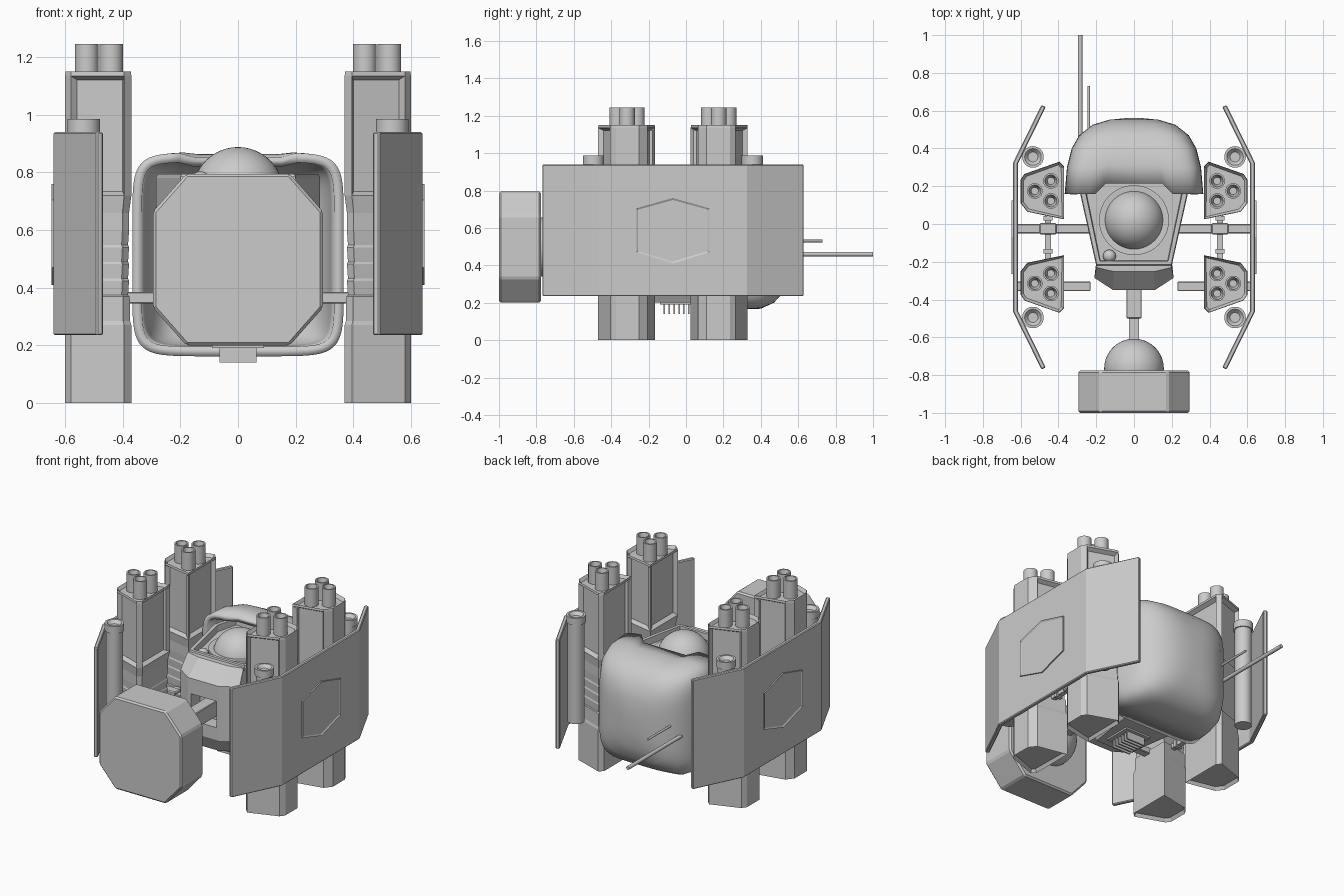
import bpy, bmesh, math
from mathutils import Vector, Matrix

if "Cube" in bpy.data.objects:
    bpy.data.objects.remove(bpy.data.objects["Cube"])


def finish(name, bm, smooth=False, bevel=0):
    bmesh.ops.recalc_face_normals(bm, faces=bm.faces)
    me = bpy.data.meshes.new(name)
    bm.to_mesh(me)
    bm.free()
    ob = bpy.data.objects.new(name, me)
    bpy.context.collection.objects.link(ob)
    if bevel:
        m = ob.modifiers.new("bevel", 'BEVEL')
        m.width, m.segments, m.limit_method = bevel, 1, 'ANGLE'
    if smooth:
        bpy.ops.object.select_all(action='DESELECT')
        ob.select_set(True)
        bpy.context.view_layer.objects.active = ob
        bpy.ops.object.shade_smooth_by_angle(angle=math.radians(35))
    return ob


def loft_bm(rings, start=True, end=True):
    bm = bmesh.new()
    vs = [[bm.verts.new(p) for p in r] for r in rings]
    n = len(vs[0])
    for a, b in zip(vs, vs[1:]):
        for i in range(n):
            bm.faces.new((a[i], a[(i + 1) % n], b[(i + 1) % n], b[i]))
    if start:
        bm.faces.new(vs[0][::-1])
    if end:
        bm.faces.new(vs[-1])
    bmesh.ops.recalc_face_normals(bm, faces=bm.faces)
    return bm


def prism(plan, z0, z1):
    return loft_bm([[(x, y, z) for x, y in plan] for z in (z0, z1)])


def box(name, x0, x1, y0, y1, z0, z1, bevel=0):
    return finish(name, prism([(x0, y0), (x1, y0), (x1, y1), (x0, y1)], z0, z1), bevel=bevel)


def tube(name, loc, r, h, hole=0, depth=0.03, axis='Z', seg=32):
    # cylinder starting at loc, with an optional conical bore
    rings = [(r, 0), (r, h)]
    if hole:
        rings += [(hole, h), (hole * 0.6, h - depth)]
    pts = [[(q * math.cos(a), q * math.sin(a), z) for a in
            [2 * math.pi * i / seg for i in range(seg)]] for q, z in rings]
    bm = loft_bm(pts)
    if axis == 'Y':
        bm.transform(Matrix.Rotation(-math.pi / 2, 4, 'X'))
    bm.transform(Matrix.Translation(loc))
    return finish(name, bm, True)


def ball(name, loc, r):
    bm = bmesh.new()
    bmesh.ops.create_uvsphere(bm, u_segments=40, v_segments=24, radius=r)
    bm.transform(Matrix.Translation(loc))
    return finish(name, bm, True)


MID = -0.07  # front/back mirror plane of the side assemblies
POD = [(.37, -.165), (.37, -.445), (.395, -.47), (.58, -.405), (.60, -.375), (.60, -.25), (.565, -.205)]
LEVELS = [(0, 1), (.27, 1), (.285, .96), (.37, .95)]
for k in range(4):  # ribbed waist
    z = .37 + k * .058
    LEVELS += [(z + .004, .90), (z + .054, .93)]
LEVELS += [(.66, .93), (.72, 1), (1.135, 1), (1.15, .985)]

for sx, side in ((1, "right"), (-1, "left")):
    for front in (True, False):
        tag = side + ("_front" if front else "_back")

        def fy(y):
            return y if front else 2 * MID - y

        # launcher pod with recessed upper panels and end caps
        cx, cy = .485, -.315
        bm = loft_bm([[(sx * (cx + (x - cx) * s), fy(cy + (y - cy) * s), z) for x, y in POD]
                      for z, s in LEVELS])
        panels = []
        for f in bm.faces:
            c = f.calc_center_median()
            if .75 < c.z < 1.1 and f.calc_area() > .06:
                panels.append(f)
        outer = [f for f in panels if abs(f.calc_center_median().x) > .59]
        panels = [f for f in panels if f not in outer]
        bmesh.ops.inset_individual(bm, faces=panels, thickness=.02, depth=-.025)
        caps = [f for f in bm.faces if abs(f.normal.z) > .99 and f.calc_area() > .03
                and (f.calc_center_median().z < .01 or f.calc_center_median().z > 1.14)]
        bmesh.ops.inset_individual(bm, faces=caps, thickness=.015, depth=-.02)
        finish("pod_" + tag, bm)

        # recess fluting strip and three barrels
        for i, (x, dy) in enumerate(((.44, -.053), (.44, .053), (.525, 0))):
            tube(f"barrel_{tag}_{i}", (sx * x, fy(cy + dy), 1.10), .041, .145, .032, .06)
        # slim canister with a wider cap
        tube("canister_" + tag, (sx * .535, fy(-.495), .30), .05, .65)
        tube("canister_cap_" + tag, (sx * .535, fy(-.495), .94), .057, .046, .044, .02)

    # folded armour plate
    o = [(.64, .325), (.64, -.465), (.49, -.77), (.467, -.76), (.615, -.458), (.615, .318), (.467, .62), (.49, .63)]
    finish("armour_" + side, prism([(sx * x, y) for x, y in o], .235, .94), bevel=.005)
    # hexagonal badge panel with raised border
    hexa = [(0, .175), (.195, .12), (.195, -.115), (0, -.175), (-.195, -.115), (-.195, .12)]
    bm = loft_bm([[(sx * x, MID + a, .585 + b) for a, b in hexa] for x in (.63, .648)])
    bm.normal_update()
    top = max(bm.faces, key=lambda f: abs(f.calc_center_median().x))
    bmesh.ops.inset_individual(bm, faces=[top], thickness=.011, depth=-.006)
    finish("hex_panel_" + side, bm)

    # cross beam, joint and pod link
    xs = lambda a, b: sorted((sx * a, sx * b))
    box("cross_beam_" + side, *xs(.15, .62), -.05, 0, .345, .385, .004)
    box("beam_joint_" + side, *xs(.41, .50), -.055, .005, .33, .40, .006)
    box("pod_link_" + side, *xs(.44, .47), -.20, .06, .35, .38)
    for i, y in enumerate((.03, -.145)):
        box(f"link_collar_{side}_{i}", *xs(.432, .478), y - .012, y + .012, .342, .388)
    box("front_strut_" + side, *xs(.23, .63), -.355, -.305, .345, .385, .004)

# central hull, tapered underneath, with sunken deck
plan = [(-.20, -.22), (.20, -.22), (.285, .16), (.24, .32), (-.24, .32), (-.285, .16)]
bm = loft_bm([[(x * s, y * t, z) for x, y in plan] for z, s, t in
              ((.20, .6, .9), (.36, 1, 1), (.78, 1, 1), (.795, .98, .98))])
top = max(bm.faces, key=lambda f: f.calc_center_median().z)
bmesh.ops.inset_individual(bm, faces=[top], thickness=.025, depth=0)
bmesh.ops.inset_individual(bm, faces=[top], thickness=.004, depth=-.04)
finish("hull", bm)

# dome, its seat ring and the deck knob
ball("dome", (0, .02, .73), .158)
tube("dome_ring", (0, .02, .74), .185, .03, .17, .01, seg=48)
ball("deck_knob", (-.13, -.17, .77), .034)

# chamfered nose block with socket for the arm
nose = [(-.20, -.20), (.20, -.20), (.21, -.285), (.11, -.35), (-.11, -.35), (-.21, -.285)]
nb = finish("nose", loft_bm([[(x * s, -.2 + (y + .2) * t, z) for x, y in nose] for z, s, t in
                             ((.25, .75, .7), (.34, 1, 1), (.69, 1, 1), (.785, .95, .35))]))
cut = box("nose_cutter", -.09, .09, -.5, -.26, .42, .59)
cut.hide_render = True
cut.hide_set(True)
m = nb.modifiers.new("socket", 'BOOLEAN')
m.object, m.operation, m.solver = cut, 'DIFFERENCE', 'EXACT'

# stepped arm, ball joint and octagonal front shield
box("arm_sleeve", -.04, .04, -.50, -.22, .45, .55, .004)
box("arm_rod", -.027, .027, -.66, -.48, .47, .53)
ball("shield_ball", (0, -.765, .498), .158)
a, b, c = .295, .18, .167
octo = [(b, .2975), (a, c), (a, -c), (b, -.2975), (-b, -.2975), (-a, -c), (-a, c), (-b, .2975)]
finish("front_shield", loft_bm([[(x, y, .4975 + z) for x, z in octo] for y in (-1, -.775)]), bevel=.01)

# belly vent comb
for i in range(6):
    y = -.115 + i * .026
    box(f"vent_fin_{i}", -.065, .065, y - .004, y + .004, .14, .21)
box("vent_base", -.09, .09, -.14, .04, .19, .215)

# rounded rear cowl: superellipse sections, open at the front, notched for the dome
SECT = [(.16, .367, .162, .868, 7), (.30, .355, .165, .870, 6.5), (.40, .33, .168, .850, 6),
        (.47, .29, .20, .815, 5), (.525, .22, .26, .75, 4), (.552, .13, .35, .66, 3), (.56, .05, .45, .56, 2)]
N = 72
rings = []
for k, (y, hw, z0, z1, e) in enumerate(SECT):
    ring = []
    for i in range(N):
        t = 2 * math.pi * (i + .5) / N
        co, si = math.cos(t), math.sin(t)
        x = hw * math.copysign(abs(co) ** (2 / e), co)
        z = (z0 + z1) / 2 + (z1 - z0) / 2 * math.copysign(abs(si) ** (2 / e), si)
        yy = y
        if k < 2 and si > .3:
            w = min(1, max(0, (.19 - abs(x)) / .08))
            yy += w * (.11 if k == 0 else .02)
            z -= w * (.03 if k == 0 else .01)
        ring.append((x, yy, z))
    rings.append(ring)
cowl = finish("rear_cowl", loft_bm(rings, start=False), True)
m = cowl.modifiers.new("shell", 'SOLIDIFY')
m.thickness, m.offset = .033, -1

# rear antennas
tube("long_antenna", (-.285, .45, .46), .012, .55, axis='Y', seg=12)
tube("short_antenna", (-.24, .45, .53), .007, .28, axis='Y', seg=12)
